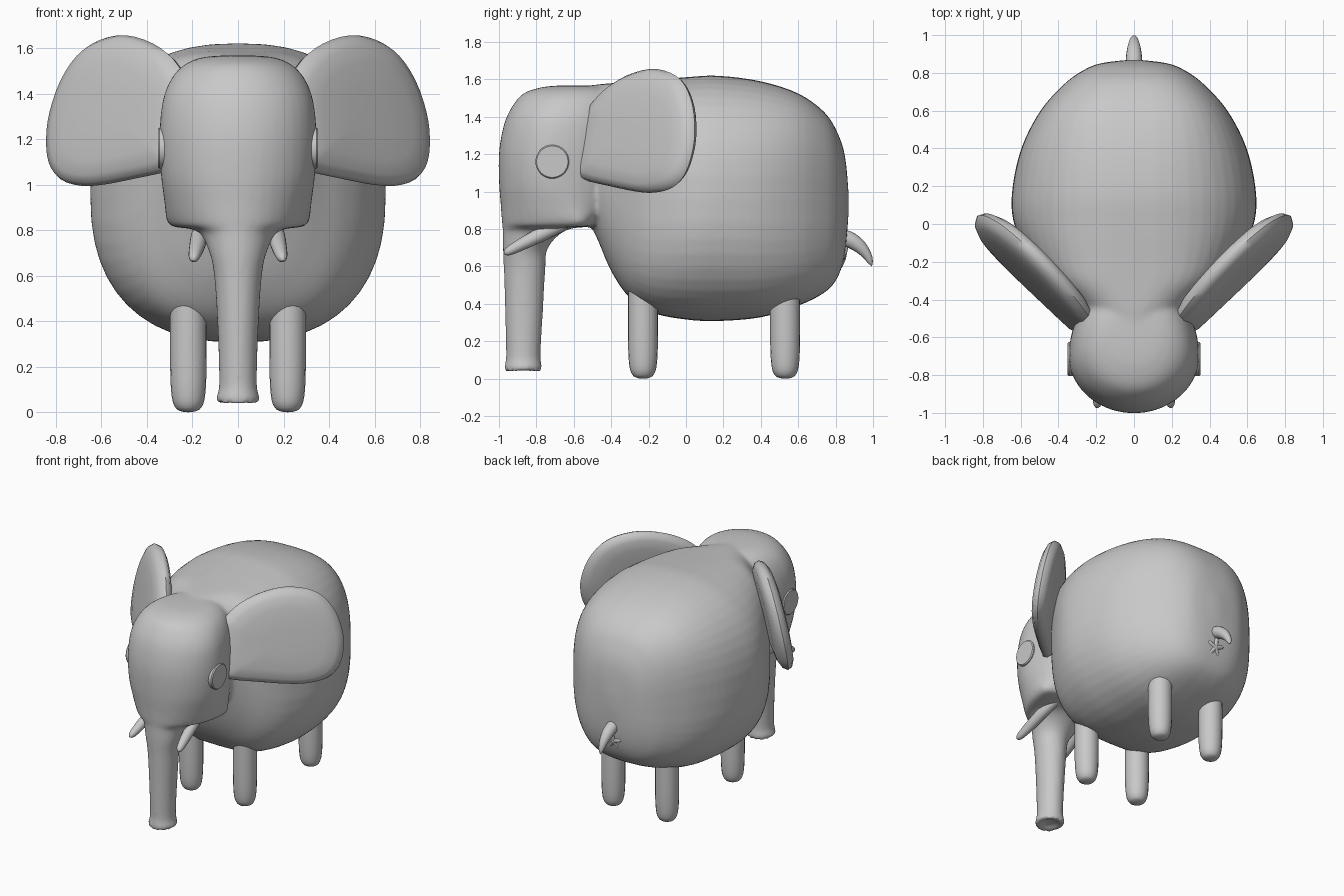
import bpy, bmesh, math
from mathutils import Vector

cube = bpy.data.objects.get("Cube")
if cube:
    bpy.data.objects.remove(cube)

grey = bpy.data.materials.new("grey")
grey.use_nodes = True
grey.diffuse_color = (0.58, 0.58, 0.58, 1)
grey.node_tree.nodes["Principled BSDF"].inputs["Base Color"].default_value = (0.58, 0.58, 0.58, 1)


def smooth_keys(keys, steps=4):
    """Catmull-Rom interpolation of rows of numbers."""
    out = []
    for i in range(len(keys) - 1):
        rows = keys[max(i - 1, 0)], keys[i], keys[i + 1], keys[min(i + 2, len(keys) - 1)]
        for s in range(steps):
            t = s / steps
            out.append([0.5 * (2 * q + (r - p) * t + (2 * p - 5 * q + 4 * r - e) * t * t
                               + (3 * q - p - 3 * r + e) * t ** 3) for p, q, r, e in zip(*rows)])
    return out + [list(keys[-1])]


def oval(n, power=2.0):
    """Unit superellipse points."""
    pts = []
    for i in range(n):
        a = math.tau * i / n
        c, s = math.cos(a), math.sin(a)
        pts.append((math.copysign(abs(c) ** (2 / power), c), math.copysign(abs(s) ** (2 / power), s)))
    return pts


def shade(obj, angle):
    bpy.ops.object.select_all(action='DESELECT')
    obj.select_set(True)
    bpy.context.view_layer.objects.active = obj
    bpy.ops.object.shade_smooth_by_angle(angle=math.radians(angle))


def loft(name, rings, angle=50):
    """Skin a list of point rings and cap both ends."""
    bm = bmesh.new()
    vs = [[bm.verts.new(p) for p in ring] for ring in rings]
    n = len(vs[0])
    for a, b in zip(vs, vs[1:]):
        for i in range(n):
            bm.faces.new((a[i], a[(i + 1) % n], b[(i + 1) % n], b[i]))
    bm.faces.new(vs[0])
    bm.faces.new(vs[-1])
    bmesh.ops.recalc_face_normals(bm, faces=bm.faces)
    mesh = bpy.data.meshes.new(name)
    bm.to_mesh(mesh)
    bm.free()
    obj = bpy.data.objects.new(name, mesh)
    bpy.context.collection.objects.link(obj)
    mesh.materials.append(grey)
    shade(obj, angle)
    return obj


def tube(name, keys, n=16, steps=4):
    """Round tube through (x, y, z, radius) keys."""
    rows = smooth_keys(keys, steps)
    pts = [Vector(r[:3]) for r in rows]
    rings = []
    for i, p in enumerate(pts):
        d = (pts[min(i + 1, len(pts) - 1)] - pts[max(i - 1, 0)]).normalized()
        ref = Vector((1, 0, 0)) if abs(d.x) < 0.8 else Vector((0, 1, 0))
        u = d.cross(ref).normalized()
        v = d.cross(u)
        r = max(rows[i][3], 0.001)
        rings.append([p + (u * a + v * b) * r for a, b in oval(n)])
    return loft(name, rings)


# Body and neck: y, half width, bottom, top, squareness
body_keys = [(-0.66, 0.20, 0.95, 1.50, 2.2), (-0.54, 0.25, 0.86, 1.56, 2.3), (-0.48, 0.285, 0.76, 1.572, 2.4),
             (-0.40, 0.36, 0.575, 1.58, 2.7), (-0.30, 0.465, 0.43, 1.587, 3.0), (-0.18, 0.555, 0.352, 1.597, 2.75),
             (0.0, 0.635, 0.316, 1.612, 2.48), (0.17, 0.646, 0.308, 1.62, 2.42), (0.40, 0.597, 0.328, 1.59, 2.55),
             (0.60, 0.495, 0.39, 1.525, 2.8), (0.74, 0.37, 0.46, 1.425, 2.9), (0.81, 0.275, 0.54, 1.315, 2.9),
             (0.85, 0.18, 0.67, 1.19, 2.6), (0.869, 0.03, 0.88, 1.0, 2.2)]
body = loft("body", [[(w * a, y, (lo + hi) / 2 + (hi - lo) / 2 * b) for a, b in oval(48, p)]
                     for y, w, lo, hi, p in smooth_keys(body_keys)])

# Head flowing into the trunk: z, half width, front y, widest y, back y
head_keys = [(1.568, 0.03, -0.66, -0.6, -0.5), (1.56, 0.15, -0.76, -0.6, -0.42), (1.53, 0.23, -0.86, -0.63, -0.34),
             (1.47, 0.29, -0.92, -0.66, -0.3), (1.37, 0.33, -0.97, -0.69, -0.28), (1.22, 0.345, -0.999, -0.7, -0.28),
             (1.05, 0.339, -1.0, -0.69, -0.3), (0.92, 0.323, -0.99, -0.64, -0.36), (0.845, 0.314, -0.985, -0.58, -0.46),
             (0.815, 0.285, -0.982, -0.6, -0.5), (0.795, 0.18, -0.98, -0.76, -0.64),
             (0.70, 0.125, -0.979, -0.86, -0.738), (0.58, 0.103, -0.974, -0.863, -0.752),
             (0.35, 0.089, -0.967, -0.866, -0.765), (0.14, 0.083, -0.962, -0.87, -0.777),
             (0.09, 0.087, -0.965, -0.87, -0.775), (0.06, 0.097, -0.972, -0.871, -0.768),
             (0.038, 0.09, -0.967, -0.871, -0.774)]
head_rings = [[(w * a, m + b * (k - m if b > 0 else m - f), z) for a, b in oval(40)]
              for z, w, f, m, k in smooth_keys(head_keys)]
# Shallow hollow in the trunk tip
for z, r in ((0.042, 0.064), (0.06, 0.045)):
    head_rings.append([(r * a, -0.871 + r * b, z) for a, b in oval(40)])
head = loft("head", head_rings)

# Fuse the head and body into one soft skin
head.select_set(True)
body.select_set(True)
bpy.context.view_layer.objects.active = body
bpy.ops.object.join()
body.name = "body_head_and_trunk"
remesh = body.modifiers.new("fuse", 'REMESH')
remesh.mode = 'VOXEL'
remesh.voxel_size = 0.013
remesh.use_smooth_shade = True
soften = body.modifiers.new("soften", 'SMOOTH')
soften.factor = 0.5
soften.iterations = 10

# Ear outline (x, z) on a leaning plane turned 45 degrees, and its rounded thickness
ear_outline = [(0.225, 1.46), (0.295, 1.55), (0.395, 1.62), (0.52, 1.656), (0.63, 1.635), (0.71, 1.575),
               (0.77, 1.46), (0.80, 1.32), (0.80, 1.20), (0.775, 1.09), (0.72, 1.022), (0.63, 0.995),
               (0.53, 1.0), (0.38, 1.03), (0.255, 1.06), (0.205, 1.10), (0.205, 1.30)]
ear_points = smooth_keys(ear_outline + ear_outline[:1], 3)[:-1]
ear_layers = [(0.3, -1), (0.65, -0.93), (0.85, -0.76), (0.96, -0.45), (1, 0),
              (0.96, 0.45), (0.85, 0.76), (0.65, 0.93), (0.3, 1)]

for side, s in (("left", 1), ("right", -1)):
    rings = []
    for k, t in ear_layers:
        ring = []
        for x, z in ear_points:
            across, up = 0.51 + (x - 0.51) * k, 1.32 + (z - 1.32) * k
            d = 0.047 * t + 0.13 * (1.46 - up)
            ring.append((s * (across + d), across - 0.735 - d, up))
        rings.append(ring)
    loft(side + "_ear", rings)

    # Eye disc
    loft(side + "_eye", [[(s * x, -0.715 + r * a, 1.16 + r * b) for a, b in oval(32)]
                         for x, r in ((0.31, 0.09), (0.345, 0.09), (0.352, 0.084))], 30)

    # Tusk
    tube(side + "_tusk", [(s * 0.14, -0.60, 0.85, 0.03), (s * 0.165, -0.74, 0.787, 0.038),
                          (s * 0.18, -0.86, 0.728, 0.034), (s * 0.192, -0.94, 0.686, 0.025),
                          (s * 0.196, -0.965, 0.672, 0.014), (s * 0.197, -0.974, 0.667, 0)])

    # Legs with rounded feet
    for place, y in (("front", -0.23), ("back", 0.53)):
        x = s * 0.218
        tube(place + "_" + side + "_leg", [(x, y, 0.47, 0.08), (x, y, 0.2, 0.08), (x, y, 0.07, 0.073),
                                           (x, y, 0.02, 0.056), (x, y, 0.004, 0.03), (x, y, 0, 0)], 20)

# Tail
tube("tail", [(0, 0.80, 0.765, 0.04), (0, 0.87, 0.745, 0.043), (0, 0.925, 0.71, 0.037),
              (0, 0.965, 0.665, 0.026), (0, 0.985, 0.625, 0.015), (0, 0.993, 0.6, 0)])

# Small star of folds below the tail
for i in range(5):
    a = math.tau * i / 5 + math.pi / 2
    c, h = math.cos(a), math.sin(a)
    tube("rear_fold_%d" % (i + 1), [(r * c, 0.835 + 0.3 * r * h, 0.645 + r * h, thick) for r, thick in
                                    ((0, 0.02), (0.035, 0.017), (0.06, 0.013), (0.072, 0))], 8, 2)
